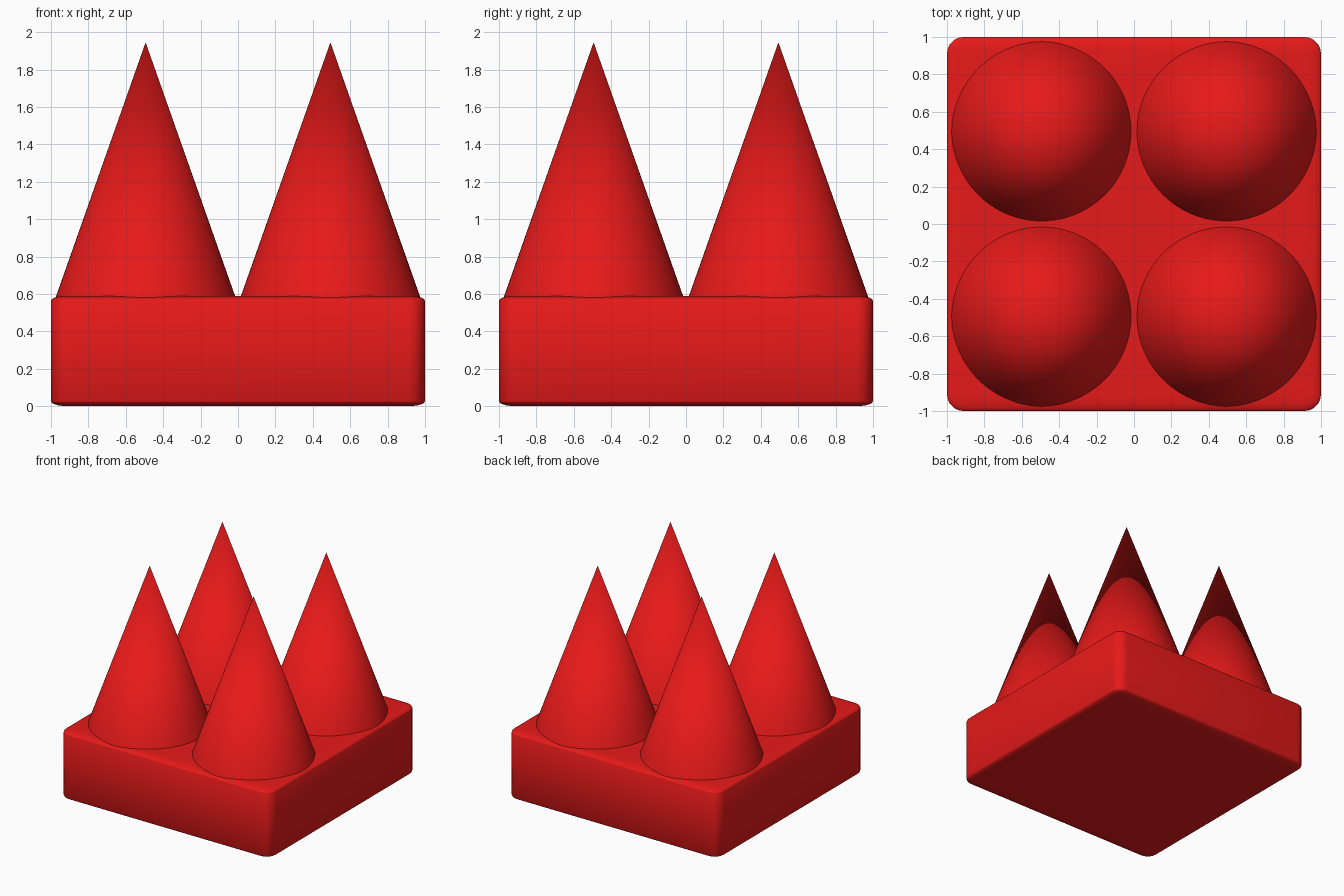
import bpy, math

if "Cube" in bpy.data.objects:
    bpy.data.objects.remove(bpy.data.objects["Cube"])

red = bpy.data.materials.new("red")
red.diffuse_color = (0.8, 0.01, 0.01, 1)
red.use_nodes = True
red.node_tree.nodes["Principled BSDF"].inputs["Base Color"].default_value = red.diffuse_color


def finish(obj, name, angle):
    obj.name = name
    obj.data.materials.append(red)
    bpy.ops.object.shade_smooth_by_angle(angle=math.radians(angle))


# Base block: bevelled cube flattened in z, so the rounding is flattened too
HEIGHT = 0.59
bpy.ops.mesh.primitive_cube_add(size=2, location=(0, 0, HEIGHT / 2))
base = bpy.context.object
base.scale.z = HEIGHT / 2
bevel = base.modifiers.new("rounding", "BEVEL")
bevel.width = 0.09
bevel.segments = 5
bpy.ops.object.modifier_apply(modifier=bevel.name)
finish(base, "base_block", 60)

# Four spikes, sunk slightly into the base
BOTTOM, TIP, OFFSET = 0.57, 1.945, 0.494
for x, side in ((-OFFSET, "left"), (OFFSET, "right")):
    for y, end in ((-OFFSET, "front"), (OFFSET, "back")):
        bpy.ops.mesh.primitive_cone_add(vertices=96, radius1=0.485, radius2=0,
                                        depth=TIP - BOTTOM,
                                        location=(x, y, (BOTTOM + TIP) / 2))
        finish(bpy.context.object, f"spike_{end}_{side}", 30)
